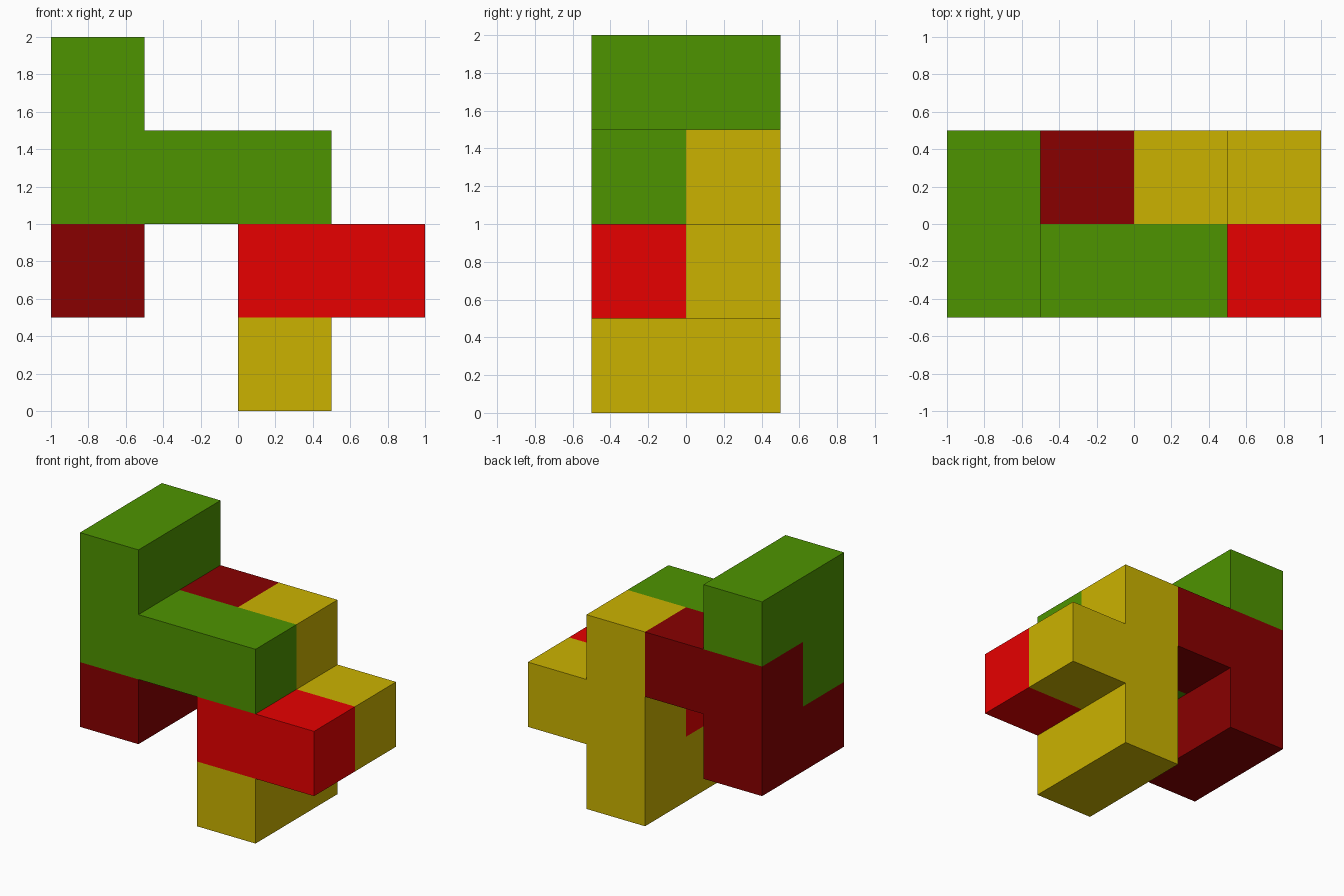
import bpy
import bmesh
from mathutils import Vector

if "Cube" in bpy.data.objects:
    bpy.data.objects.remove(bpy.data.objects["Cube"])

CELL = 0.5
ORIGIN = Vector((-1.0, -0.5, 0.0))
DIRECTIONS = [(1, 0, 0), (-1, 0, 0), (0, 1, 0), (0, -1, 0), (0, 0, 1), (0, 0, -1)]

# Each puzzle piece: name, linear colour, grid cells (x, y, z) it fills
PIECES = [
    ("green", (0.076, 0.295, 0.0),
     [(0, 0, 3), (0, 1, 3), (0, 0, 2), (1, 0, 2), (2, 0, 2)]),
    ("dark_red", (0.25, 0.0, 0.0),
     [(1, 1, 2), (0, 1, 2), (0, 1, 1), (0, 0, 1)]),
    ("red", (0.8, 0.0, 0.0),
     [(2, 0, 1), (3, 0, 1)]),
    ("yellow", (0.6, 0.45, 0.0),
     [(2, 1, 0), (2, 1, 1), (2, 1, 2), (3, 1, 1), (2, 0, 0)]),
]


def build_piece(name, colour, cells):
    """Make one closed block piece from cubes, without inner walls."""
    filled = {tuple(c) for c in cells}
    bm = bmesh.new()
    for cell in cells:
        centre = Vector(cell) + Vector((0.5, 0.5, 0.5))
        for d in DIRECTIONS:
            if tuple(a + b for a, b in zip(cell, d)) in filled:
                continue
            n = Vector(d)
            u = Vector((d[1], d[2], d[0]))
            v = n.cross(u)
            corners = [(-1, -1), (1, -1), (1, 1), (-1, 1)]
            bm.faces.new([
                bm.verts.new(ORIGIN + CELL * (centre + 0.5 * (n + u * s + v * t)))
                for s, t in corners])
    # Weld the walls and merge flat neighbours into clean faces
    bmesh.ops.remove_doubles(bm, verts=bm.verts[:], dist=0.001)
    bmesh.ops.dissolve_limit(bm, angle_limit=0.01, verts=bm.verts[:], edges=bm.edges[:])
    bmesh.ops.recalc_face_normals(bm, faces=bm.faces[:])

    mesh = bpy.data.meshes.new(name + "_piece")
    bm.to_mesh(mesh)
    bm.free()
    mat = bpy.data.materials.new(name)
    mat.diffuse_color = (*colour, 1.0)
    mat.use_nodes = True
    mat.node_tree.nodes["Principled BSDF"].inputs["Base Color"].default_value = mat.diffuse_color
    mesh.materials.append(mat)
    obj = bpy.data.objects.new(name + "_piece", mesh)
    bpy.context.collection.objects.link(obj)


for piece in PIECES:
    build_piece(*piece)
